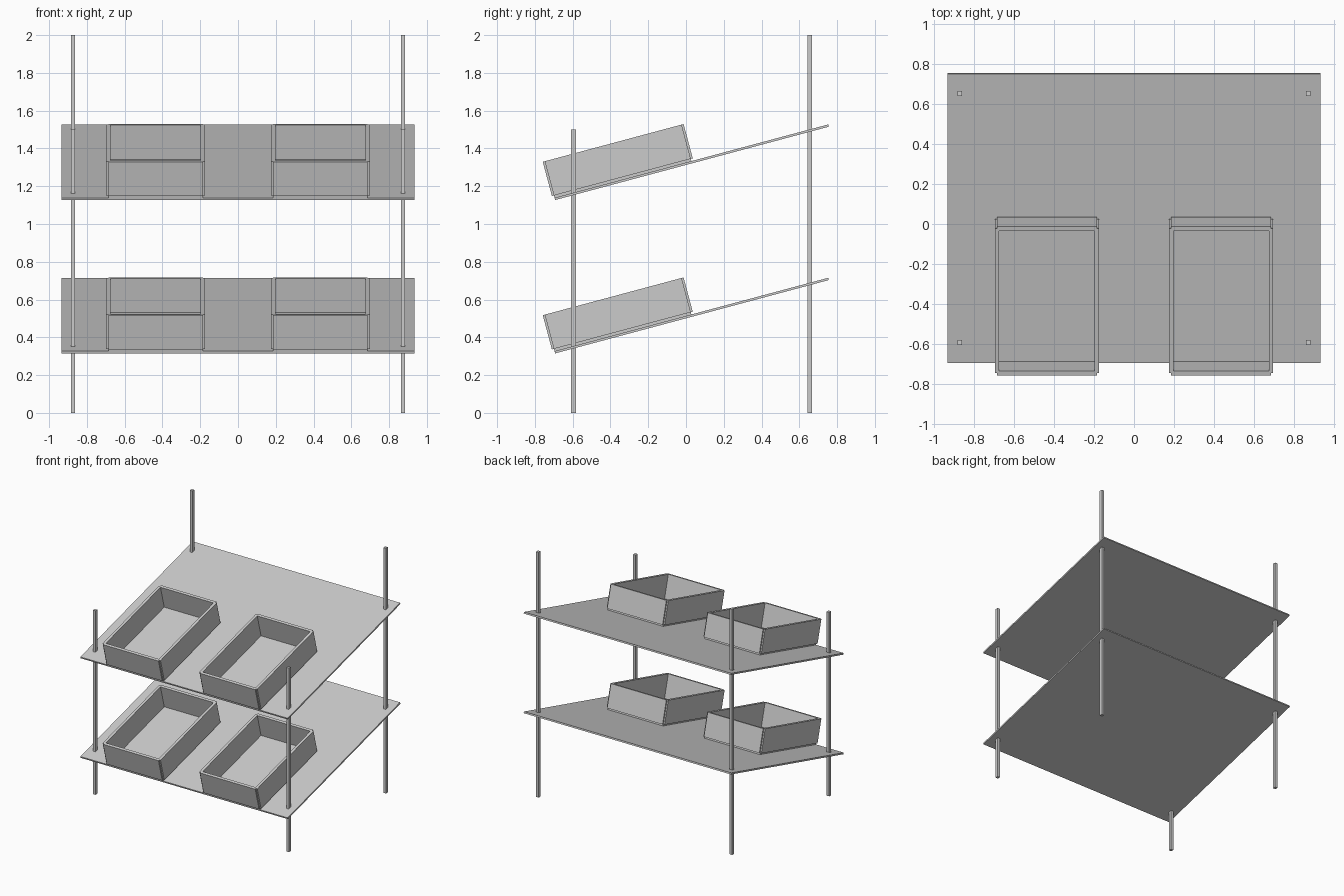
import bpy
import math
from mathutils import Matrix, Vector

if "Cube" in bpy.data.objects:
    bpy.data.objects.remove(bpy.data.objects["Cube"], do_unlink=True)

grey = bpy.data.materials.new("plain grey")
grey.use_nodes = True
color = (0.6, 0.6, 0.6, 1)
grey.diffuse_color = color
grey.node_tree.nodes["Principled BSDF"].inputs["Base Color"].default_value = color


def box(name, size, center, frame=Matrix()):
    """Add a box of the given size, placed inside a frame."""
    bpy.ops.mesh.primitive_cube_add(size=1)
    obj = bpy.context.object
    obj.name = name
    obj.data.transform(Matrix.Diagonal((*size, 1)))
    obj.matrix_world = frame @ Matrix.Translation(Vector(center))
    obj.data.materials.append(grey)
    return obj


MID_Y = 0.03
TILT = Matrix.Rotation(math.radians(15), 4, "X")
SHEET = 0.0125   # shelf and bin floor thickness
WALL = 0.022     # bin wall thickness
BIN_W, BIN_L, BIN_H = 0.5, 0.75, 0.1875

# Posts: short pair in front, tall pair behind
for side, x in (("left", 0.873), ("right", -0.873)):
    for end, y, height in (("front", -0.625, 1.5), ("back", 0.625, 2.0)):
        box(f"{end}_{side}_post", (0.0225, 0.025, height), (x, MID_Y + y, height / 2))

# Tilted shelves, each with two open bins
for level, z in (("lower", 0.515), ("upper", 1.327)):
    frame = Matrix.Translation((0, MID_Y, z)) @ TILT
    box(f"{level}_shelf", (1.87, 1.5, SHEET), (0, 0, 0), frame)
    for side, x in (("left", 0.4365), ("right", -0.4365)):
        name = f"{level}_{side}_bin"
        bin_frame = frame @ Matrix.Translation((x, -BIN_L / 2, SHEET))
        box(name + "_floor", (BIN_W, BIN_L, SHEET), (0, 0, 0), bin_frame)
        wall_z = SHEET / 2 + BIN_H / 2
        for s, where in ((1, "left"), (-1, "right")):
            box(f"{name}_{where}_wall", (WALL, BIN_L, BIN_H),
                (s * BIN_W / 2, 0, wall_z), bin_frame)
        for s, where in ((1, "back"), (-1, "front")):
            box(f"{name}_{where}_wall", (BIN_W, WALL, BIN_H),
                (0, s * BIN_L / 2, wall_z), bin_frame)
